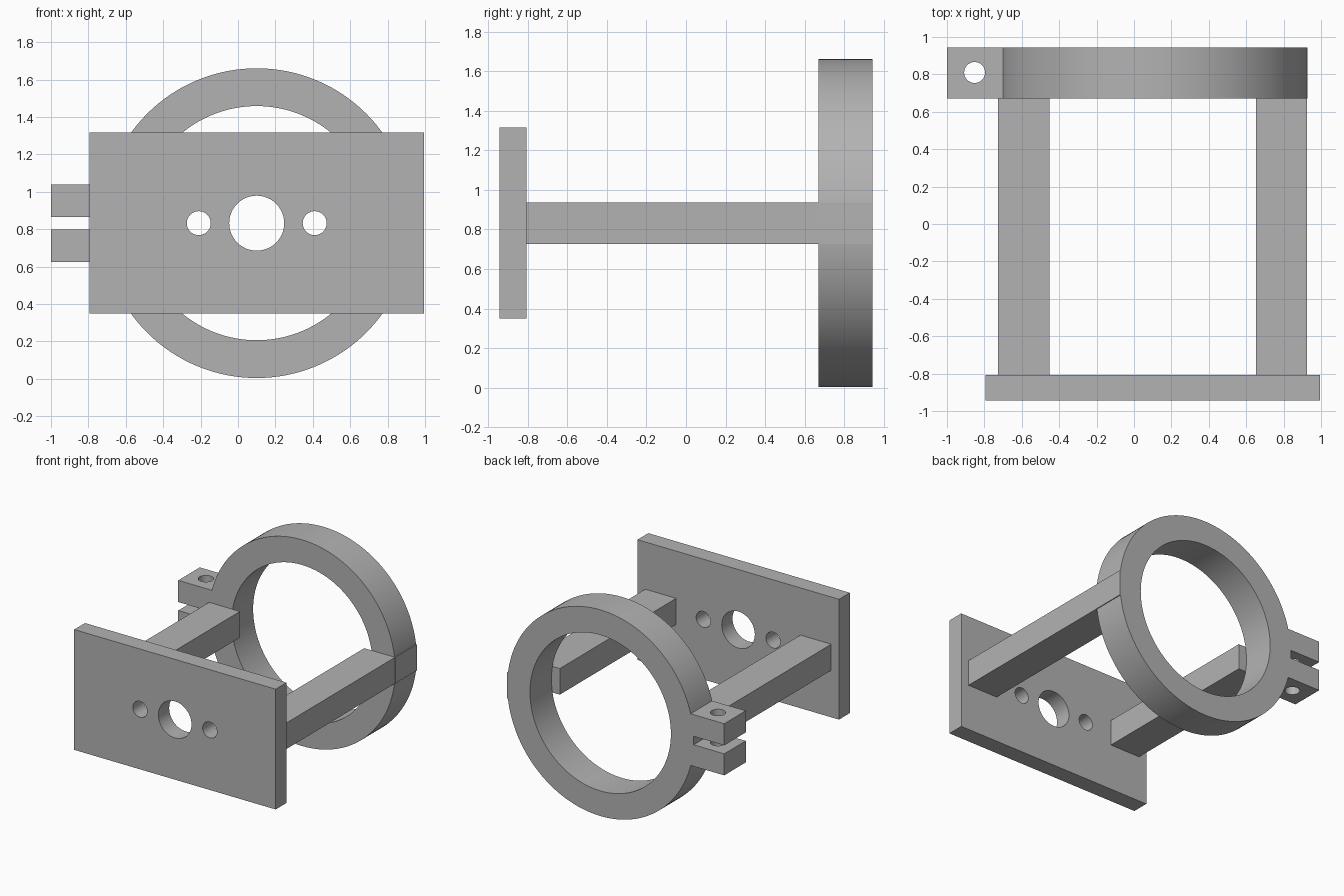
import bpy
from math import radians, pi
from mathutils import Vector

cube = bpy.data.objects.get("Cube")
if cube:
    bpy.data.objects.remove(cube, do_unlink=True)

grey = bpy.data.materials.new("plain grey")
grey.use_nodes = True
colour = (0.45, 0.45, 0.45, 1)
grey.diffuse_color = colour
grey.node_tree.nodes["Principled BSDF"].inputs["Base Color"].default_value = colour

CX, CZ = 0.10, 0.832           # shared axis of ring and plate holes
FRONT, BACK = 0.67, 0.943      # ring depth
PLATE_BACK = -0.806
MID = (FRONT + BACK) / 2
OUTER, BORE = 0.828, 0.626
BAR_LOW, BAR_HIGH = CZ - 0.105, CZ + 0.105


def box(name, low, high):
    """Box between two opposite corners."""
    low, high = Vector(low), Vector(high)
    bpy.ops.mesh.primitive_cube_add(size=1)
    ob = bpy.context.object
    ob.name = name
    for v in ob.data.vertices:
        v.co = (low + high) / 2 + v.co * (high - low)
    ob.data.materials.append(grey)
    return ob


def cylinder(name, centre, radius, depth, sides=48, along_y=True):
    bpy.ops.mesh.primitive_cylinder_add(
        vertices=sides, radius=radius, depth=depth, location=centre,
        rotation=(pi / 2 if along_y else 0, 0, 0))
    ob = bpy.context.object
    ob.name = name
    ob.data.materials.append(grey)
    return ob


def combine(target, tool, operation):
    """Apply a boolean and discard the tool."""
    mod = target.modifiers.new("combine", "BOOLEAN")
    mod.operation, mod.solver, mod.object = operation, "EXACT", tool
    bpy.context.view_layer.objects.active = target
    bpy.ops.object.modifier_apply(modifier=mod.name)
    bpy.data.objects.remove(tool, do_unlink=True)


def smooth(ob):
    bpy.ops.object.select_all(action="DESELECT")
    ob.select_set(True)
    bpy.context.view_layer.objects.active = ob
    bpy.ops.object.shade_smooth_by_angle(angle=radians(30))


# Mounting plate with a large centre hole and two screw holes
plate = box("mounting_plate", (-0.795, -0.943, 0.35), (0.995, PLATE_BACK, 1.316))
for offset, radius in ((0, 0.147), (-0.31, 0.064), (0.31, 0.064)):
    combine(plate, cylinder("hole", (CX + offset, -0.87, CZ), radius, 0.5), "DIFFERENCE")
smooth(plate)

# Clamp ring with split lugs on the right and a flat on the left
ring = cylinder("clamp_ring", (CX, MID, CZ), OUTER, BACK - FRONT, 128)
combine(ring, box("lugs", (-1, FRONT, 0.625), (-0.6, BACK, 1.04)), "UNION")
combine(ring, box("flat", (0.8, FRONT, BAR_LOW), (CX + OUTER, BACK, BAR_HIGH)), "UNION")
combine(ring, cylinder("bore", (CX, MID, CZ), BORE, 1, 128), "DIFFERENCE")
combine(ring, box("slot", (-1.1, 0.5, 0.798), (CX - OUTER, 1.1, 0.866)), "DIFFERENCE")
combine(ring, cylinder("bolt_hole", (-0.852, 0.81, CZ), 0.056, 1, along_y=False), "DIFFERENCE")
smooth(ring)

# Bars joining plate and ring
for name, side in (("left_bar", 1), ("right_bar", -1)):
    inner, outer = sorted((CX + side * 0.552, CX + side * 0.826))
    box(name, (inner, PLATE_BACK, BAR_LOW), (outer, FRONT, BAR_HIGH))
